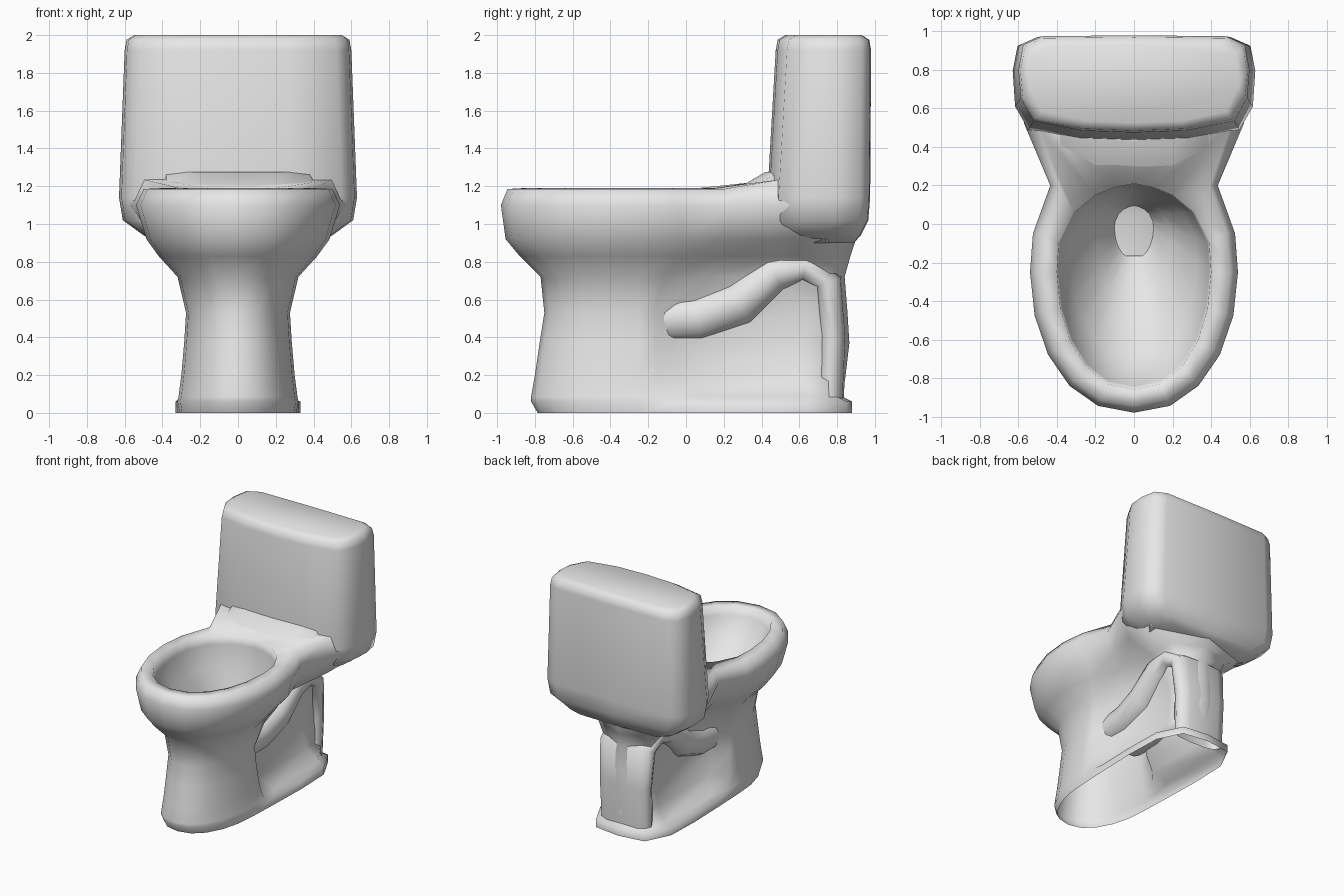
import bpy, bmesh, math

if "Cube" in bpy.data.objects:
    bpy.data.objects.remove(bpy.data.objects["Cube"])

mat = bpy.data.materials.new("white_ceramic")
mat.diffuse_color = (0.8, 0.8, 0.8, 1)
mat.use_nodes = True
mat.node_tree.nodes["Principled BSDF"].inputs["Base Color"].default_value = mat.diffuse_color


def loft(name, rings, cap_start=False, cap_end=False, recalc=False, angle=120):
    """Skin a list of equal-length closed rings into a smooth-shaded object."""
    bm = bmesh.new()
    vs = [[bm.verts.new(p) for p in r] for r in rings]
    n = len(vs[0])
    for a, b in zip(vs, vs[1:]):
        for j in range(n):
            k = (j + 1) % n
            bm.faces.new((a[j], a[k], b[k], b[j]))
    if cap_start:
        bm.faces.new(vs[0][::-1])
    if cap_end:
        bm.faces.new(vs[-1])
    if recalc:
        bmesh.ops.recalc_face_normals(bm, faces=bm.faces)
    me = bpy.data.meshes.new(name)
    bm.to_mesh(me)
    bm.free()
    me.materials.append(mat)
    ob = bpy.data.objects.new(name, me)
    bpy.context.collection.objects.link(ob)
    bpy.ops.object.select_all(action='DESELECT')
    ob.select_set(True)
    bpy.context.view_layer.objects.active = ob
    bpy.ops.object.shade_smooth_by_angle(angle=math.radians(angle))
    return ob


def mirror(half):
    """Half outline from front centre to back centre -> full loop."""
    return half + [(-x, y) for x, y in half[-2:0:-1]]


def egg(z, front, hw, rear, back, slope=0.0):
    """Rounded front, free rear outline; the rear may rise with a slope."""
    yc, steps = -0.25, 5
    half = []
    for i in range(steps + 1):
        a = math.pi / 2 * i / steps
        half.append((hw * math.sin(a) ** 0.9, yc + (front - yc) * math.cos(a)))
    half[-1] = (hw, yc)
    half += rear + [(0, back)]
    return [(x, y, z + slope * max(0, y - 0.2)) for x, y in mirror(half)]


# pedestal rings: open underneath, flanged foot, hollowed sides
foot = [(.32, 0), (.33, .35), (.32, .65), (.22, .85)]
pedestal = [
    egg(.0, -.785, .31, foot, .88),
    egg(.06, -.82, .32, foot, .88),
    egg(.085, -.82, .315, [(.305, -.1), (.27, .08), (.26, .66), (.2, .8)], .83),
    egg(.2, -.80, .30, [(.295, -.14), (.2, -.02), (.18, .62), (.2, .79)], .845),
    egg(.37, -.775, .285, [(.28, -.16), (.17, -.06), (.15, .6), (.2, .79)], .865),
    egg(.53, -.75, .275, [(.27, -.17), (.18, -.08), (.15, .6), (.2, .79)], .855),
    egg(.72, -.77, .32, [(.31, -.12), (.22, .1), (.17, .5), (.21, .76)], .84),
    egg(.83, -.88, .42, [(.38, -.05), (.29, .18), (.24, .5), (.26, .76)], .87)]

# bowl rings: outer wall, rim with rising rear deck, inside basin
rim = egg(1.19, -.86, .4, [(.39, -.1), (.31, .06), (.2, .15), (.1, .19)], .21)


def basin(z, s):
    return [(x * s, (y - .05) * s + .05, z) for x, y, _ in rim]


bowl = [
    egg(.92, -.955, .485, [(.45, 0), (.38, .2), (.45, .48), (.46, .75)], .9),
    egg(1.1, -.98, .54, [(.525, -.05), (.435, .2), (.57, .52), (.6, .7)], .9),
    egg(1.185, -.945, .5, [(.48, -.05), (.395, .2), (.5, .5), (.55, .7)], .88, .17),
    rim, basin(1.12, .98), basin(.95, .82), basin(.76, .48), basin(.64, .27), basin(.5, .17)]
loft("bowl_and_pedestal", pedestal + bowl, cap_end=True)

# deck fillet: shallow rise in the middle, up to the tank front
fillet = [[(x, y, z) for x, y in mirror([(0, f), (.2, f), (.38, f + .07), (.42, .6), (0, .6)])]
          for f, z in ((.24, 1.17), (.42, 1.275))]
loft("deck_fillet", fillet, False, True)


# tank: tapered box with soft corners
def tank_ring(z, f, b, hw):
    half = [(0, f), (.45 * hw, f + .01), (.87 * hw, f + .06), (.98 * hw, f + .18),
            (hw, b - .18), (.96 * hw, b - .05), (.8 * hw, b - .005), (0, b)]
    return [(x, y, z) for x, y in mirror(half)]


loft("tank", [tank_ring(*r) for r in (
    (.9, .5, .89, .42), (.94, .47, .925, .5), (1.02, .44, .965, .61),
    (1.14, .43, .975, .63), (1.92, .475, .98, .6),
    (1.975, .485, .97, .59), (2.0, .525, .93, .55))], True, True)


# trapway: bent tube bulging from both recessed sides (y, z, radius, half width)
def squarish(v):
    return math.copysign(abs(v) ** 0.7, v)


path = [(-.16, .49, .13, .22), (.06, .5, .13, .235), (.28, .58, .13, .25), (.47, .74, .11, .25),
        (.63, .775, .09, .25), (.75, .69, .08, .24), (.775, .4, .075, .225), (.76, .07, .075, .22)]
tube = []
for i, (y, z, r, w) in enumerate(path):
    p, q = path[max(i - 1, 0)], path[min(i + 1, len(path) - 1)]
    ty, tz = q[0] - p[0], q[1] - p[1]
    d = math.hypot(ty, tz)
    ring = []
    for k in range(12):
        a = 2 * math.pi * k / 12
        s = r * squarish(math.sin(a)) / d
        ring.append((w * squarish(math.cos(a)), y - tz * s, z + ty * s))
    tube.append(ring)
loft("trapway", tube, recalc=True)
